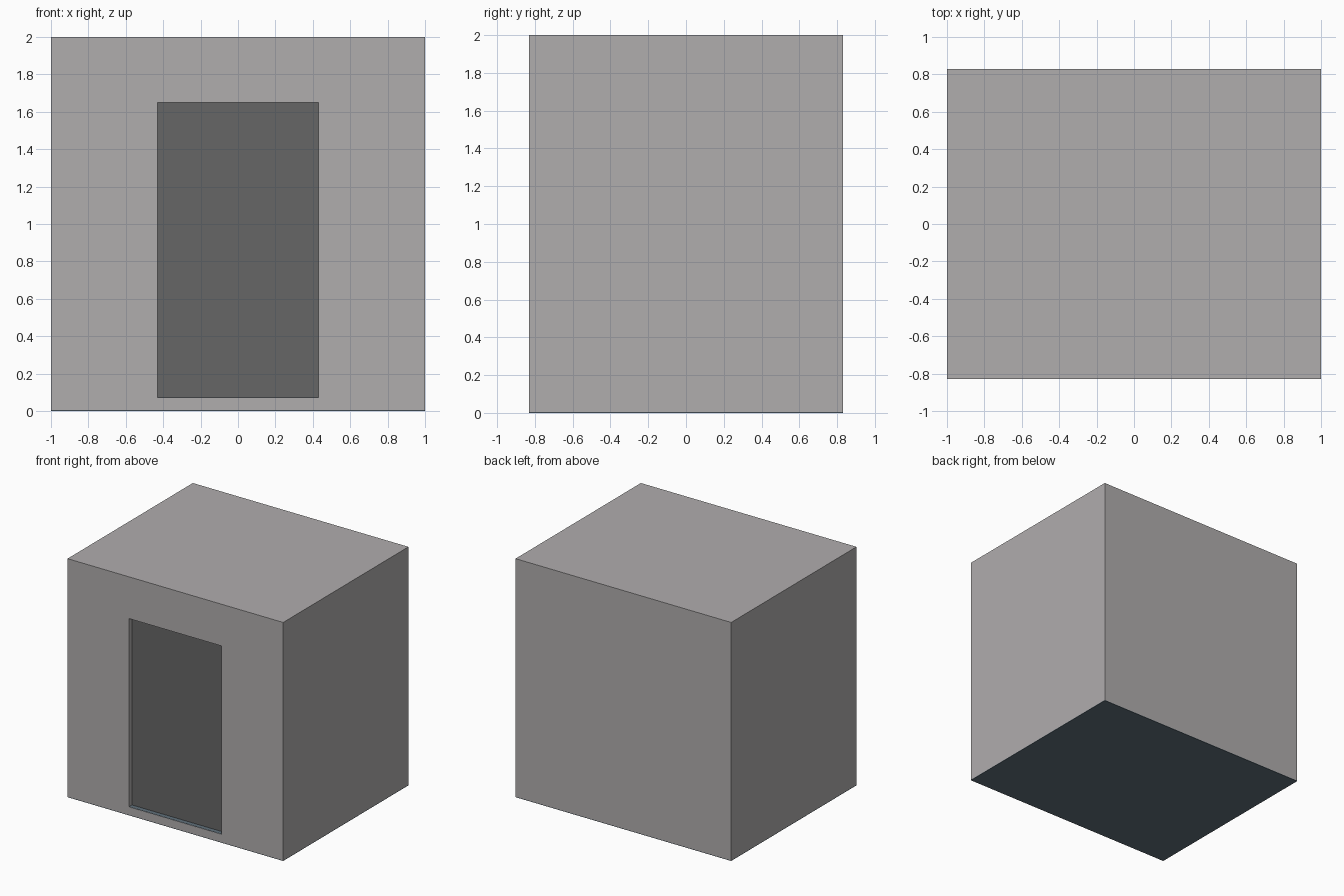
import bpy

if "Cube" in bpy.data.objects:
    bpy.data.objects.remove(bpy.data.objects["Cube"])


def material(name, rgb):
    m = bpy.data.materials.new(name)
    m.diffuse_color = (*rgb, 1)
    m.use_nodes = True
    m.node_tree.nodes["Principled BSDF"].inputs["Base Color"].default_value = m.diffuse_color
    return m


def box(name, x, y, z, mat=None):
    """Box from (min, max) ranges on each axis."""
    mid = [(r[0] + r[1]) / 2 for r in (x, y, z)]
    bpy.ops.mesh.primitive_cube_add(size=1, location=mid)
    ob = bpy.context.object
    ob.name = name
    ob.scale = [r[1] - r[0] for r in (x, y, z)]
    bpy.ops.object.transform_apply(location=False, rotation=False, scale=True)
    if mat:
        ob.data.materials.append(mat)
    return ob


def cut(target, cutter):
    mod = target.modifiers.new(cutter.name, 'BOOLEAN')
    mod.operation = 'DIFFERENCE'
    mod.solver = 'EXACT'
    mod.object = cutter
    bpy.context.view_layer.objects.active = target
    bpy.ops.object.modifier_apply(modifier=mod.name)
    bpy.data.objects.remove(cutter, do_unlink=True)


wall_mat = material("wall_grey", (0.434, 0.418, 0.423))
door_mat = material("door_grey", (0.133, 0.133, 0.133))
floor_mat = material("floor_blue", (0.12, 0.165, 0.2))

W, D, H = 1.0, 0.83, 2.0   # half width, half depth, height
T = 0.05                   # wall thickness
BASE = 0.005               # base sheet thickness
DOOR_X = (-0.43, 0.43)
SILL, HEAD = 0.07, 1.65

# Cabin walls and roof: hollow shell with a doorway in the front
cabin = box("cabin_shell", (-W, W), (-D, D), (BASE, H), wall_mat)
cut(cabin, box("room", (-W + T, W - T), (-D + T, D - T), (-0.2, H - T), wall_mat))
cut(cabin, box("doorway", DOOR_X, (-D - 0.2, -D + 0.2), (SILL, HEAD), wall_mat))

# Floor: thin base sheet under everything and a raised slab inside
box("base_sheet", (-W, W), (-D, D), (0, BASE), floor_mat)
box("floor_slab", (-W + T, W - T), (-D + T, D - T), (BASE, SILL), floor_mat)

# Threshold strip and closed door set back in the opening
box("door_sill", DOOR_X, (-D + 0.002, -D + 0.04), (SILL, SILL + 0.002), floor_mat)
box("door_panel", DOOR_X, (-D + 0.04, -D + 0.06), (SILL, HEAD), door_mat)
